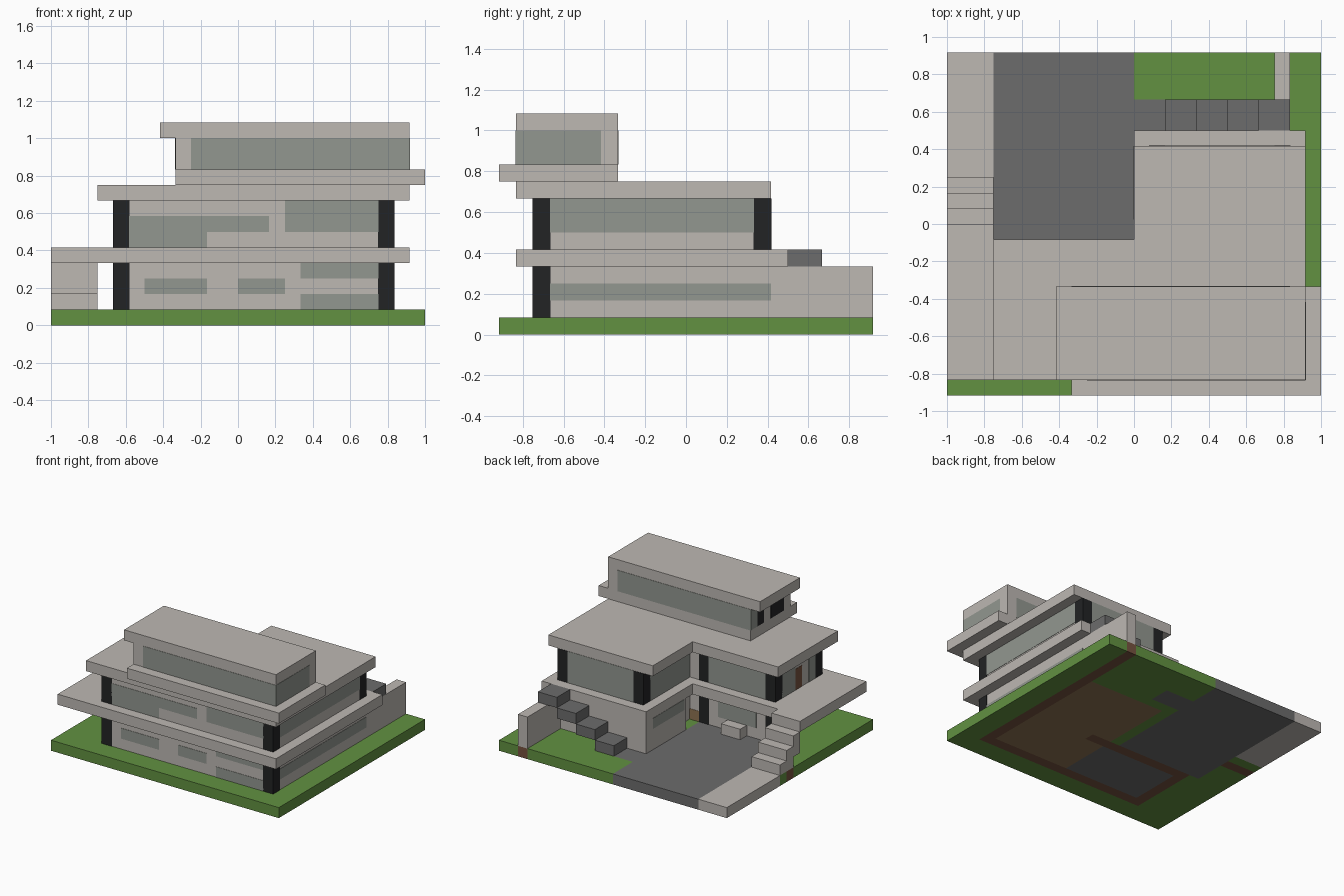
import bpy, bmesh

cube = bpy.data.objects.get("Cube")
if cube:
    bpy.data.objects.remove(cube, do_unlink=True)

U = 1 / 12        # one building module
SKIN = 0.03       # how far plates stand proud, in modules


def material(name, r, g, b):
    m = bpy.data.materials.new(name)
    m.use_nodes = True
    m.diffuse_color = (r, g, b, 1)
    m.node_tree.nodes["Principled BSDF"].inputs["Base Color"].default_value = (r, g, b, 1)
    return m


concrete = material("concrete", .51, .48, .45)
glass = material("window_grey", .29, .31, .28)
asphalt = material("asphalt", .15, .15, .15)
black = material("column_black", .016, .017, .018)
grass = material("grass_green", .122, .283, .053)
brown = material("foundation_brown", .18, .085, .05)
wood = material("floor_wood", .27, .17, .085)


def finish(name, bm, *mats):
    bmesh.ops.recalc_face_normals(bm, faces=bm.faces)
    bmesh.ops.scale(bm, vec=(U, U, U), verts=bm.verts)
    mesh = bpy.data.meshes.new(name)
    bm.to_mesh(mesh)
    bm.free()
    for m in mats:
        mesh.materials.append(m)
    obj = bpy.data.objects.new(name, mesh)
    bpy.context.scene.collection.objects.link(obj)
    return obj


def prism(name, outline, bottom, top, mat):
    """Extrude a plan outline from bottom to top."""
    bm = bmesh.new()
    face = bm.faces.new([bm.verts.new((x, y, bottom)) for x, y in outline])
    ext = bmesh.ops.extrude_face_region(bm, geom=[face])
    moved = [v for v in ext["geom"] if isinstance(v, bmesh.types.BMVert)]
    bmesh.ops.translate(bm, vec=(0, 0, top - bottom), verts=moved)
    return finish(name, bm, mat)


def box(name, x, y, z, mat):
    corners = [(x[0], y[0]), (x[1], y[0]), (x[1], y[1]), (x[0], y[1])]
    return prism(name, corners, z[0], z[1], mat)


def plate(name, side, at, span, z, mat=glass):
    """Thin plate on a wall facing front, back, left (+x) or right (-x)."""
    depth = (at - SKIN, at + SKIN)
    if side in ("front", "back"):
        box(name, span, depth, z, mat)
    else:
        box(name, depth, span, z, mat)


def column(name, x, y, z):
    grow = lambda a: (a - SKIN, a + 1 + SKIN)
    box(name, grow(x), grow(y), z, black)


# Ground slab, coloured by plan zones (later zones win)
zones = [
    ((-9, 0), (-2, 11), asphalt), ((0, 3), (6, 8), asphalt),
    ((-12, -9), (3, 11), concrete), ((-12, -9), (1, 2), brown),
    ((-7, 1), (-8, -3), asphalt), ((1, 9), (-8, 5), wood),
    ((-8, 10), (-9, -8), brown), ((9, 10), (-9, 11), brown),
    ((-7, 3), (-3, -2), brown), ((-8, -7), (-9, -2), brown),
]
slots = [grass, asphalt, concrete, brown, wood]


def zone_at(x, y):
    found = grass
    for (xa, xb), (ya, yb), mat in zones:
        if xa < x < xb and ya < y < yb:
            found = mat
    return slots.index(found)


bm = bmesh.new()
columns_x, rows_y = 24, 22
grid = [[bm.verts.new((i - 12, j - 11, 0)) for j in range(rows_y + 1)]
        for i in range(columns_x + 1)]
for i in range(columns_x):
    for j in range(rows_y):
        bm.faces.new((grid[i][j], grid[i + 1][j], grid[i + 1][j + 1], grid[i][j + 1]))
ext = bmesh.ops.extrude_face_region(bm, geom=bm.faces[:])
bmesh.ops.translate(bm, vec=(0, 0, 1),
                    verts=[v for v in ext["geom"] if isinstance(v, bmesh.types.BMVert)])
for f in bm.faces:
    c = f.calc_center_median()
    f.material_index = zone_at(max(-11.5, min(11.5, c.x)), max(-10.5, min(10.5, c.y)))
finish("ground", bm, *slots)

# Lower storey
low, mid = (1, 4), (5, 8)
prism("lower_walls", [(-8, -9), (10, -9), (10, 6), (0, 6), (0, 0), (1, 0), (1, -2), (-8, -2)],
      *low, concrete)
box("garden_wall", (9, 10), (6, 11), low, concrete)
plate("lower_window_a", "front", -9, (-6, -2), (2, 3))
plate("lower_window_b", "front", -9, (0, 3), (2, 3))
plate("lower_window_c", "front", -9, (4, 9), (3, 4))
plate("lower_window_d", "front", -9, (4, 9), (1, 2))
plate("lower_side_window", "left", 10, (-8, 5), (2, 3))
plate("court_window", "right", 0, (0.3, 5), (3, 4))
plate("garage_window", "back", -2, (-6, -2), (2, 4))
plate("wood_door", "back", -2, (0, 1), (1, 2), wood)
box("bench", (-5, -3), (-2, -1), (1, 2), concrete)

# Balcony slab with stair landing
prism("balcony_slab", [(-12, -10), (11, -10), (11, 6), (0, 6), (0, -1), (-9, -1), (-9, 0), (-12, 0)],
      4, 5, concrete)

# Entrance stair and floating garden steps
for k in range(3):
    box(f"stair_step_{k}", (-12, -9), (2 - k, 3 - k), (max(1, k), k + 2), concrete)
for k in range(4):
    x = 2 + 2 * k
    box(f"garden_step_{k}", (x, x + 2), (6, 8), (k + 1, k + 2), asphalt)

# Middle storey
prism("middle_walls", [(-8, -9), (10, -9), (10, 5), (1, 5), (1, -2), (-8, -2)], *mid, concrete)
plate("middle_window_a", "front", -9, (-7, -2), (5, 7))
plate("middle_window_b", "front", -9, (-2, 2), (6, 7))
plate("middle_window_c", "front", -9, (3, 9), (6, 8))
plate("middle_side_window", "left", 10, (-8, 4), (6, 8))
plate("middle_rear_window", "back", 5, (2, 9), mid)
plate("middle_court_window", "right", 1, (-2, 4), mid)
plate("middle_inner_window", "back", -2, (-7, -1), mid)
plate("terrace_window_a", "right", -8, (-5, -3), mid)
plate("terrace_door", "right", -8, (-6, -5), (5, 7), brown)
plate("terrace_window_b", "right", -8, (-8, -7), mid)

# Columns shared by both storeys, then those of the middle storey only
for name, storey in (("lower", low), ("middle", mid)):
    for x, y in ((-8, -9), (9, -9), (-1, -3), (-8, -3)):
        column(f"{name}_column", x, y, storey)
for x in (1, 9):
    column("rear_column", x, 4, mid)

# Main roof
prism("main_roof", [(-9, -10), (11, -10), (11, 5), (0, 5), (0, -1), (-9, -1)], 8, 9, concrete)

# Penthouse
top = (10, 12)
box("penthouse_slab", (-4, 12), (-11, -4), (9, 10), concrete)
box("penthouse_walls", (-4, 11), (-10, -4), top, concrete)
box("penthouse_roof", (-5, 11), (-10, -4), (12, 13), concrete)
plate("penthouse_front_window", "front", -10, (-3, 11), top)
plate("penthouse_rear_window", "back", -4, (-4, 10), top)
plate("penthouse_side_window", "left", 11, (-10, -5), top)
plate("penthouse_end_window", "right", -4, (-5, -4), top)
plate("penthouse_end_post_a", "right", -4, (-6, -5), top, black)
plate("penthouse_end_post_b", "right", -4, (-9, -7), top, black)
